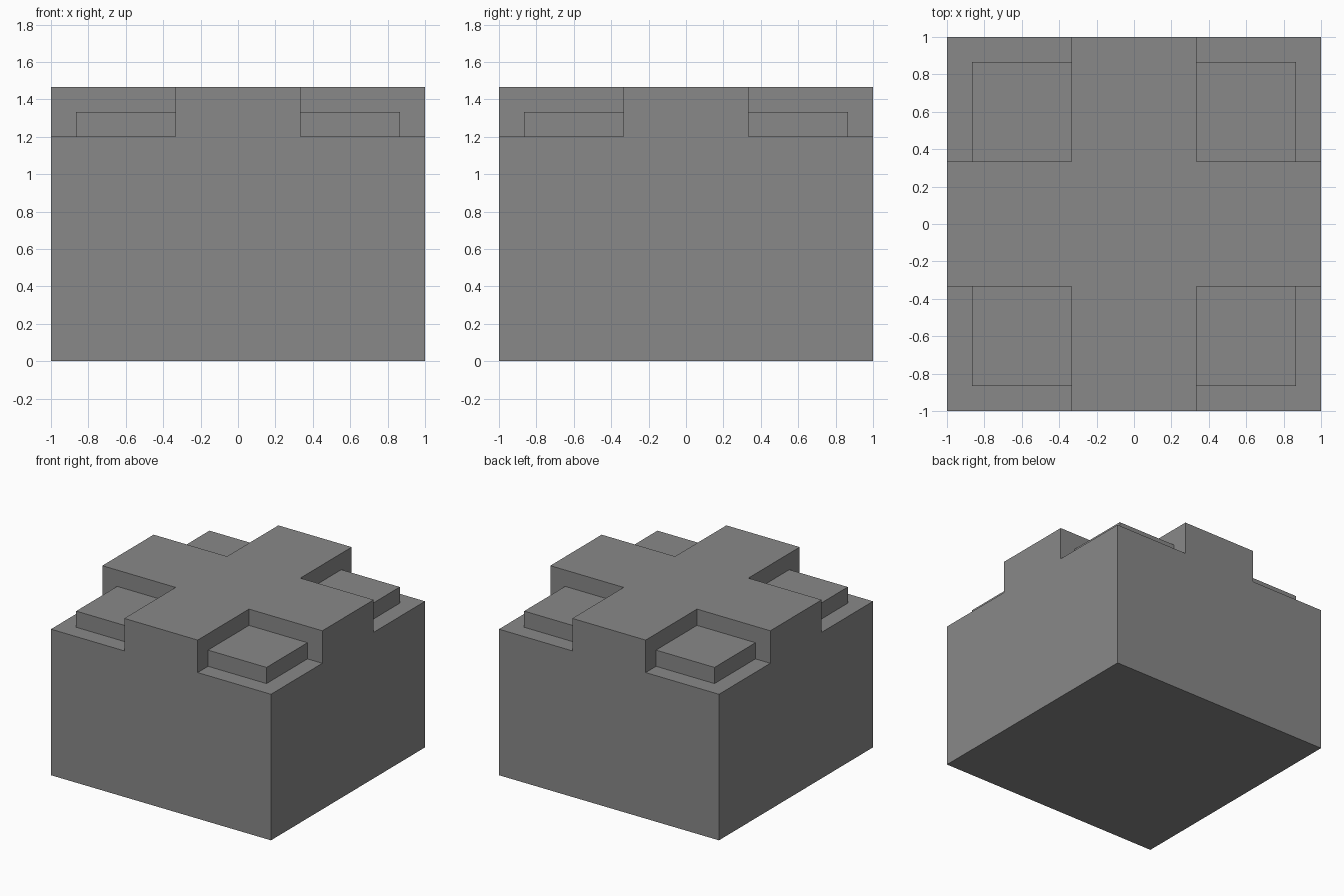
import bpy
import bmesh
from mathutils import Matrix, Vector

cube = bpy.data.objects.get("Cube")
if cube:
    bpy.data.objects.remove(cube, do_unlink=True)

ARM = 1 / 3        # half width of the cross arms
SHELF = 1.2        # height of the corner shelves
TOP = 1.467        # height of the cross
PAD_TOP = 1.333    # height of the corner pads
PAD_EDGE = 0.865   # outer edge of the corner pads

grey = bpy.data.materials.new("plain_grey")
grey.use_nodes = True
colour = (0.25, 0.25, 0.25, 1)
grey.diffuse_color = colour
grey.node_tree.nodes["Principled BSDF"].inputs["Base Color"].default_value = colour


def finish(bm, name):
    bmesh.ops.recalc_face_normals(bm, faces=bm.faces)
    mesh = bpy.data.meshes.new(name)
    bm.to_mesh(mesh)
    bm.free()
    mesh.materials.append(grey)
    obj = bpy.data.objects.new(name, mesh)
    bpy.context.collection.objects.link(obj)
    return obj


def raise_faces(bm, faces, height):
    new = bmesh.ops.extrude_face_region(bm, geom=faces)["geom"]
    verts = [v for v in new if isinstance(v, bmesh.types.BMVert)]
    bmesh.ops.translate(bm, verts=verts, vec=(0, 0, height))
    bmesh.ops.delete(bm, geom=[f for f in faces if f.is_valid], context="FACES")


# Block with a raised cross: a three by three grid, pulled up in two steps
bm = bmesh.new()
bmesh.ops.create_grid(bm, x_segments=3, y_segments=3, size=1)
floor = bm.faces[:]
new = bmesh.ops.extrude_face_region(bm, geom=floor, use_keep_orig=True)["geom"]
bmesh.ops.translate(bm, vec=(0, 0, SHELF),
                    verts=[v for v in new if isinstance(v, bmesh.types.BMVert)])
cross = [f for f in new if isinstance(f, bmesh.types.BMFace)
         and min(abs(f.calc_center_median().x), abs(f.calc_center_median().y)) < ARM]
raise_faces(bm, cross, TOP - SHELF)
bmesh.ops.recalc_face_normals(bm, faces=bm.faces)
bmesh.ops.dissolve_limit(bm, angle_limit=0.01, verts=bm.verts, edges=bm.edges)
finish(bm, "cross_block")

# Low square pads tucked into the four corners of the cross
size = PAD_EDGE - ARM
middle = (PAD_EDGE + ARM) / 2
for side, sx in (("left", 1), ("right", -1)):
    for end, sy in (("front", -1), ("back", 1)):
        bm = bmesh.new()
        centre = Vector((sx * middle, sy * middle, (SHELF + PAD_TOP) / 2))
        scale = Matrix.Diagonal((size, size, PAD_TOP - SHELF, 1))
        bmesh.ops.create_cube(bm, size=1, matrix=Matrix.Translation(centre) @ scale)
        finish(bm, f"{end}_{side}_pad")
